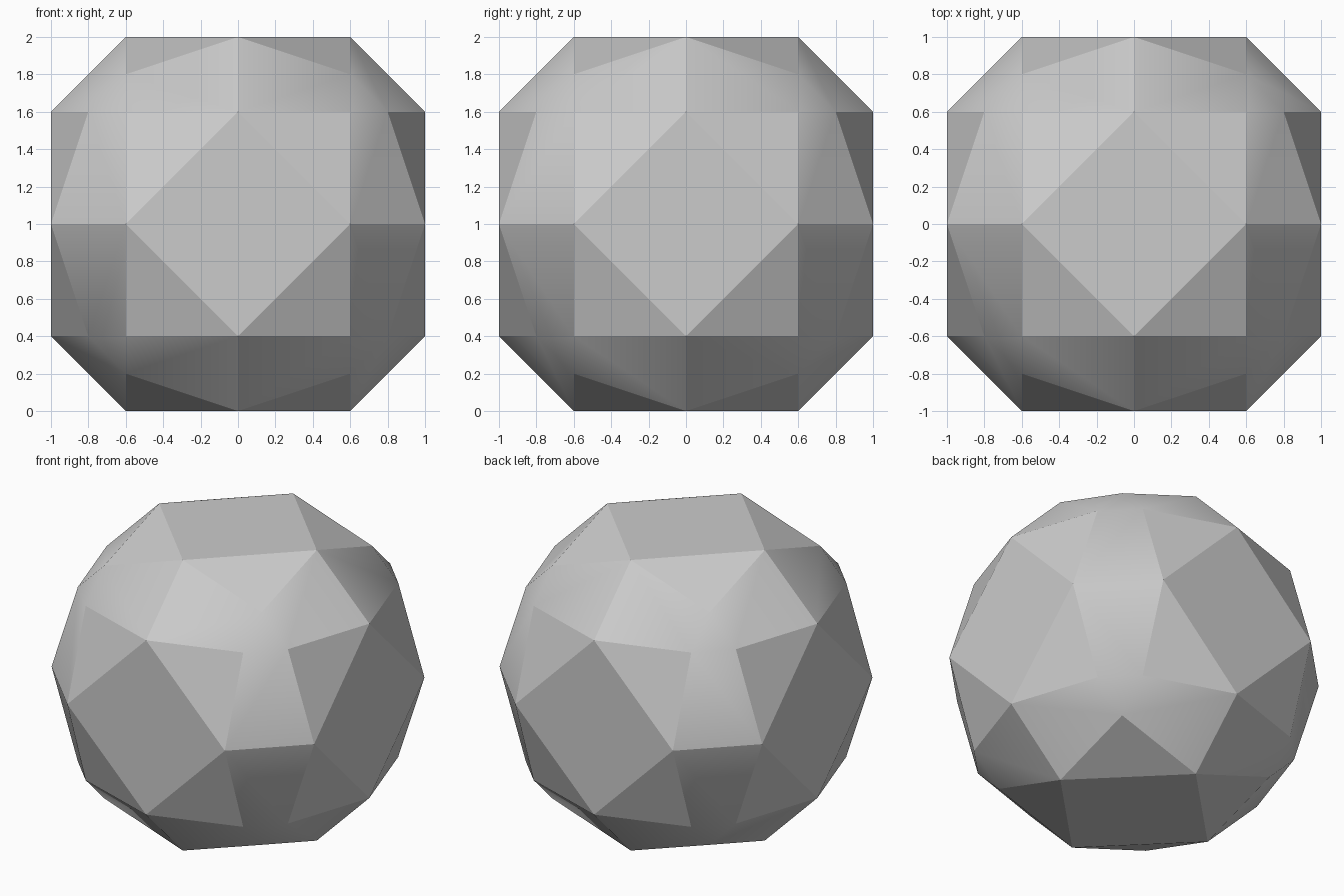
import bpy, bmesh, math
from itertools import product

if "Cube" in bpy.data.objects:
    bpy.data.objects.remove(bpy.data.objects["Cube"])

grey = bpy.data.materials.new("plain grey")
grey.diffuse_color = (0.6, 0.6, 0.6, 1.0)
grey.use_nodes = True
grey.node_tree.nodes["Principled BSDF"].inputs["Base Color"].default_value = grey.diffuse_color

# Corner points: truncated octahedron plus a small raised triangle at each of 8 corners
points = set()
for base in ((0.0, 0.6, 1.0), (0.0, 1.0, 0.6), (0.6, 0.6, 0.8)):
    for shift in range(3):
        p = base[shift:] + base[:shift]
        for s in product((1, -1), repeat=3):
            points.add(tuple(round(a * b, 3) + 0.0 for a, b in zip(p, s)))

# Faceted ball: hull of the points, with flat facets merged to quads
bm = bmesh.new()
for x, y, z in sorted(points):
    bm.verts.new((x, y, z + 1.0))
bmesh.ops.convex_hull(bm, input=bm.verts[:])
bmesh.ops.dissolve_limit(bm, angle_limit=math.radians(2),
                         verts=bm.verts[:], edges=bm.edges[:])
bmesh.ops.recalc_face_normals(bm, faces=bm.faces[:])
mesh = bpy.data.meshes.new("faceted_ball")
bm.to_mesh(mesh)
bm.free()
mesh.materials.append(grey)
ball = bpy.data.objects.new("faceted_ball", mesh)
bpy.context.collection.objects.link(ball)

# Soft corners, crisp facet borders
bpy.context.view_layer.objects.active = ball
ball.select_set(True)
bpy.ops.object.shade_smooth_by_angle(angle=math.radians(24))
